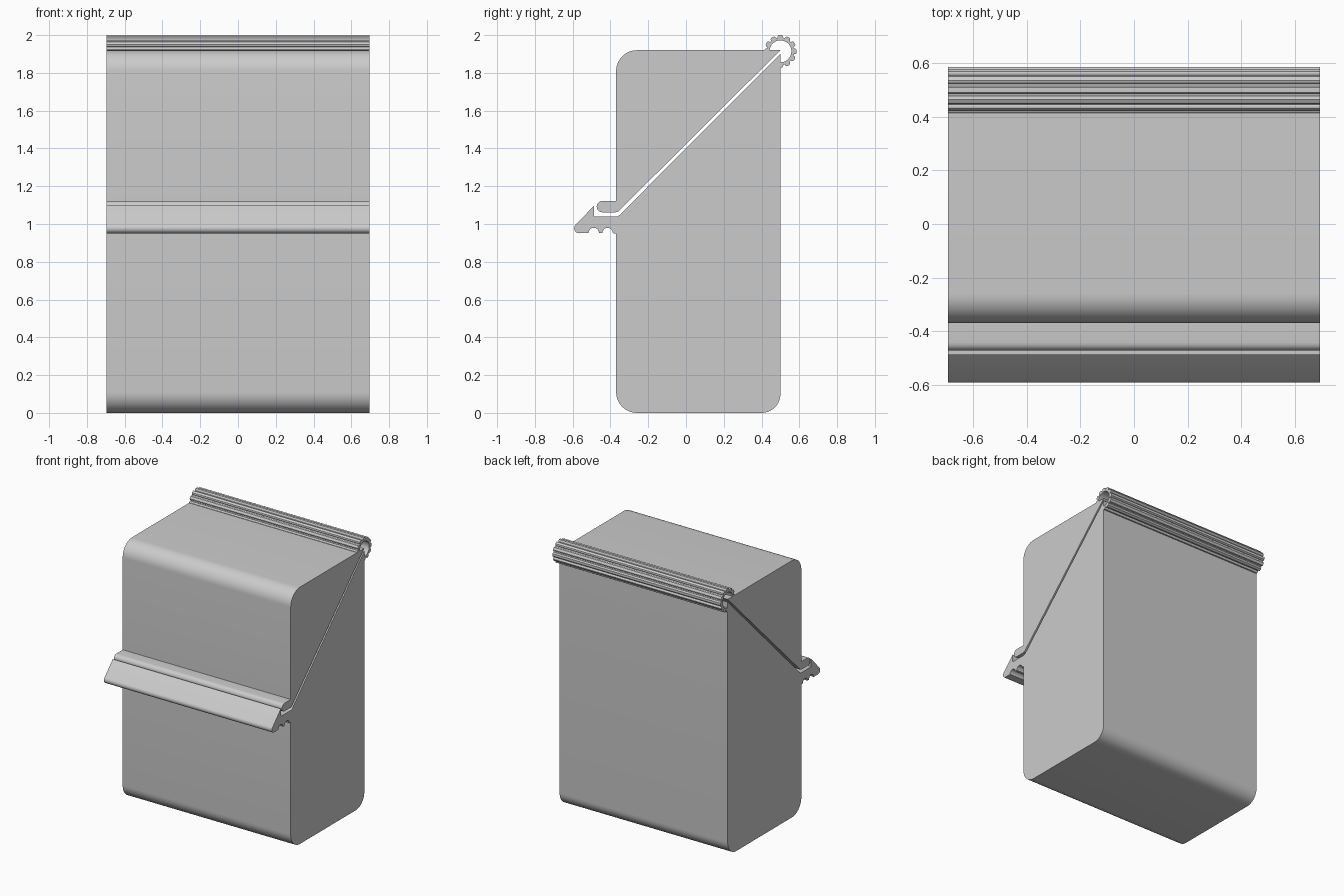
import bpy, bmesh
from math import sin, cos, radians

cube = bpy.data.objects.get("Cube")
if cube:
    bpy.data.objects.remove(cube)

HALF_WIDTH = 0.695

grey = bpy.data.materials.new("light_grey")
grey.use_nodes = True
colour = (0.6, 0.6, 0.6, 1)
grey.diffuse_color = colour
grey.node_tree.nodes["Principled BSDF"].inputs["Base Color"].default_value = colour


def arc(cy, cz, r, start, end, steps=10):
    """Points on an arc in the side plane, angles in degrees."""
    angles = [radians(start + (end - start) * i / steps) for i in range(steps + 1)]
    return [(cy + r * cos(a), cz + r * sin(a)) for a in angles]


def extrude_profile(name, points):
    """Extrude a closed side profile across the full width."""
    bm = bmesh.new()
    face = bm.faces.new([bm.verts.new((-HALF_WIDTH, y, z)) for y, z in points])
    out = bmesh.ops.extrude_face_region(bm, geom=[face])
    verts = [v for v in out["geom"] if isinstance(v, bmesh.types.BMVert)]
    bmesh.ops.translate(bm, verts=verts, vec=(2 * HALF_WIDTH, 0, 0))
    bmesh.ops.recalc_face_normals(bm, faces=bm.faces)
    mesh = bpy.data.meshes.new(name)
    bm.to_mesh(mesh)
    bm.free()
    mesh.materials.append(grey)
    obj = bpy.data.objects.new(name, mesh)
    bpy.context.collection.objects.link(obj)
    bpy.ops.object.select_all(action="DESELECT")
    obj.select_set(True)
    bpy.context.view_layer.objects.active = obj
    bpy.ops.object.shade_smooth_by_angle(angle=radians(32))
    return obj


# Lower container with its latch lip and two finger grooves
container = [(0.5, 1.9)]
container += arc(0.4, 0.1, 0.1, 0, -90)
container += arc(-0.26, 0.11, 0.11, 270, 180)
container += [(-0.37, 0.95), (-0.383, 0.95)]
for groove_y in (-0.415, -0.488):
    container += arc(groove_y, 0.952, 0.028, 0, 180, 8)
container += arc(-0.566, 0.977, 0.026, 270, 135, 8)
container += [(-0.487, 1.097), (-0.487, 1.04)]
container += arc(-0.37, 1.065, 0.025, 270, 315, 4)
extrude_profile("container_body", container)

# Wedge-shaped lid with its rounded front lip
lid = [(0.5, 1.92)]
lid += arc(-0.26, 1.81, 0.11, 90, 180)
lid += [(-0.37, 1.122)]
lid += arc(-0.443, 1.092, 0.03, 90, 270, 10)
lid += arc(-0.375, 1.092, 0.03, 270, 315, 4)
extrude_profile("lid", lid)

# Ribbed hinge sleeve: three quarters of a ring with ridges outside
PITCH = 30
ridges = []
for angle in range(180, -91, -PITCH):
    for offset, radius in ((-10, 0.081), (-6, 0.086), (0, 0.086),
                           (6, 0.086), (10, 0.081), (12, 0.073), (18, 0.073)):
        a = angle - offset * -1
        if -90 <= a <= 180:
            ridges.append((a, radius))
ridges = sorted(set(ridges), reverse=True)
sleeve = [(0.5 + r * cos(radians(a)), 1.914 + r * sin(radians(a))) for a, r in ridges]
sleeve += arc(0.5, 1.914, 0.058, -90, 180, 36)
extrude_profile("hinge_sleeve", sleeve)
